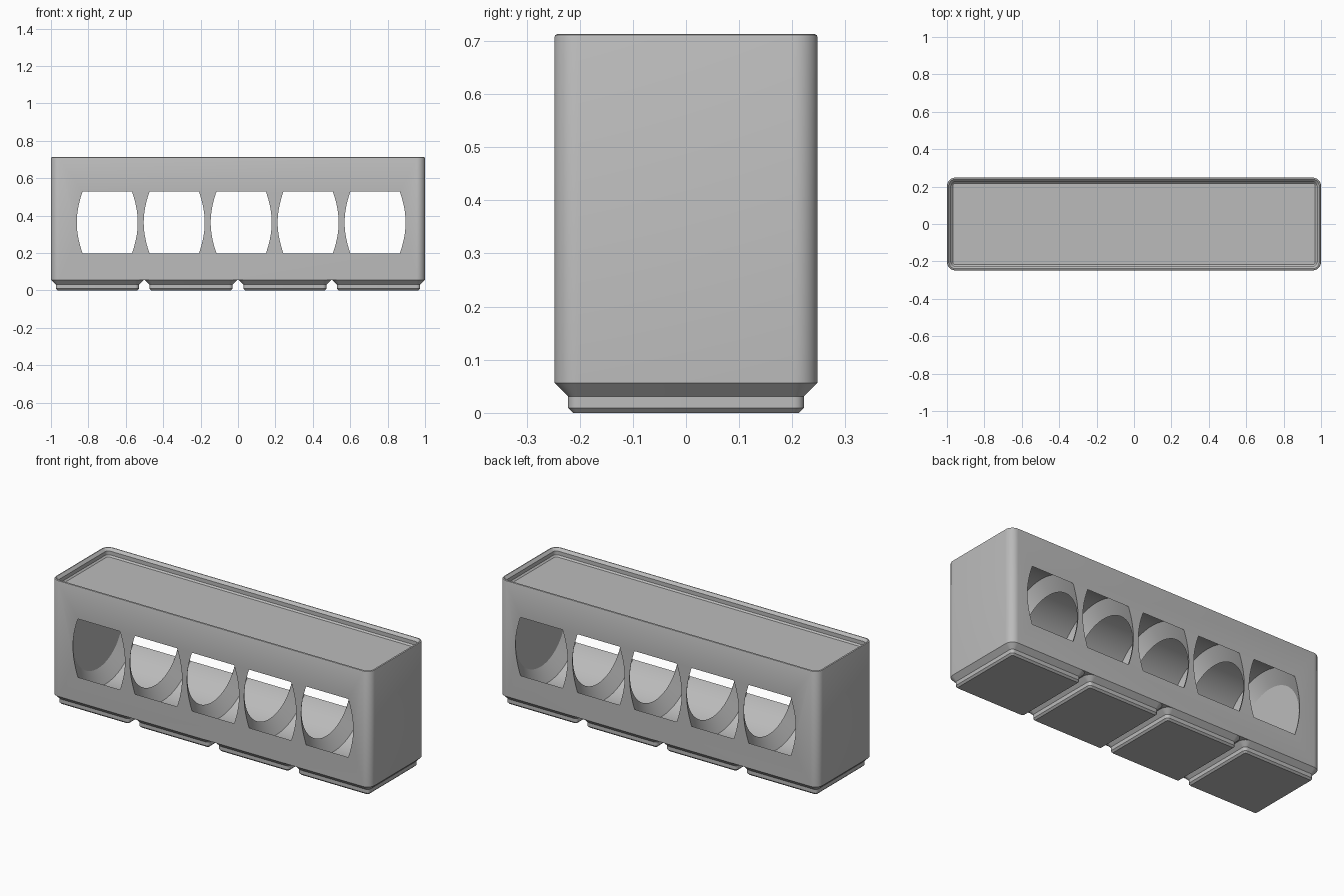
import bpy, bmesh, math
from mathutils import Matrix

cube = bpy.data.objects.get("Cube")
if cube:
    bpy.data.objects.remove(cube, do_unlink=True)

MM = 2 / 167.5                      # millimetres to model units
CORNER = 3.75                       # outer corner radius
SEG = 10

grey = bpy.data.materials.new("plain grey")
grey.use_nodes = True
grey.diffuse_color = (0.5, 0.5, 0.5, 1)
grey.node_tree.nodes["Principled BSDF"].inputs["Base Color"].default_value = (0.5, 0.5, 0.5, 1)


def finish(bm, name, scale):
    bmesh.ops.recalc_face_normals(bm, faces=bm.faces)
    bmesh.ops.scale(bm, vec=(scale,) * 3, verts=bm.verts)
    mesh = bpy.data.meshes.new(name)
    bm.to_mesh(mesh)
    bm.free()
    mesh.materials.append(grey)
    obj = bpy.data.objects.new(name, mesh)
    bpy.context.collection.objects.link(obj)
    return obj


def bridge(bm, rings):
    """Join matching closed rings with quads and cap both ends."""
    n = len(rings[0])
    for a, b in zip(rings, rings[1:]):
        for i in range(n):
            j = (i + 1) % n
            bm.faces.new((a[i], a[j], b[j], b[i]))
    bm.faces.new(rings[0])
    bm.faces.new(rings[-1])


def rounded_loft(name, length, width, profile, cx=0):
    """Stack rounded rectangles; profile lists (inset, height)."""
    bm = bmesh.new()
    rings = []
    for inset, z in profile:
        r = CORNER - inset
        ring = []
        for q, (sx, sy) in enumerate(((1, 1), (-1, 1), (-1, -1), (1, -1))):
            for s in range(SEG + 1):
                a = math.pi / 2 * (q + s / SEG)
                ring.append(bm.verts.new((cx + sx * (length / 2 - CORNER) + r * math.cos(a),
                                          sy * (width / 2 - CORNER) + r * math.sin(a), z)))
        rings.append(ring)
    bridge(bm, rings)
    return finish(bm, name, MM)


def smooth(obj):
    bpy.ops.object.select_all(action="DESELECT")
    obj.select_set(True)
    bpy.context.view_layer.objects.active = obj
    bpy.ops.object.shade_smooth_by_angle(angle=math.radians(25))


# Solid block with a stepped stacking lip around the recessed top
body = rounded_loft("holder_body", 167.5, 41.5, [
    (0, 4.75), (0, 59.2), (0.15, 59.55), (0.45, 59.7), (0.75, 59.7),
    (1.9, 58.5), (1.9, 56.7), (2.6, 56)])

# Row of linked barrel-shaped pockets, turned about the long axis
PITCH, FIRST, AXIS_Z = 0.358, -0.699, 0.3636
bm = bmesh.new()
stations = [(FIRST - PITCH / 2, 0.222)]
for i in range(5):
    c = FIRST + i * PITCH
    stations += [(c - 0.132, 0.298), (c + 0.132, 0.298), (c + PITCH / 2, 0.222)]
rings = []
for x, r in stations:
    rings.append([bm.verts.new((x, r * math.cos(a), AXIS_Z + r * math.sin(a)))
                  for a in (math.tau * (k + 0.5) / 96 for k in range(96))])
bridge(bm, rings)
cutter = finish(bm, "pocket_cutter", 1)
cutter.hide_render = True

cut = body.modifiers.new("pockets", "BOOLEAN")
cut.operation = "DIFFERENCE"
cut.solver = "EXACT"
cut.object = cutter
bpy.context.view_layer.objects.active = body
body.select_set(True)
bpy.ops.object.modifier_apply(modifier=cut.name)
bpy.data.objects.remove(cutter, do_unlink=True)
smooth(body)

# Four stepped feet
for i in range(4):
    foot = rounded_loft(f"foot_{i + 1}", 41.5, 41.5,
                        [(2.95, 0), (2.15, 0.8), (2.15, 2.6), (0, 4.75)], (i - 1.5) * 42)
    smooth(foot)
